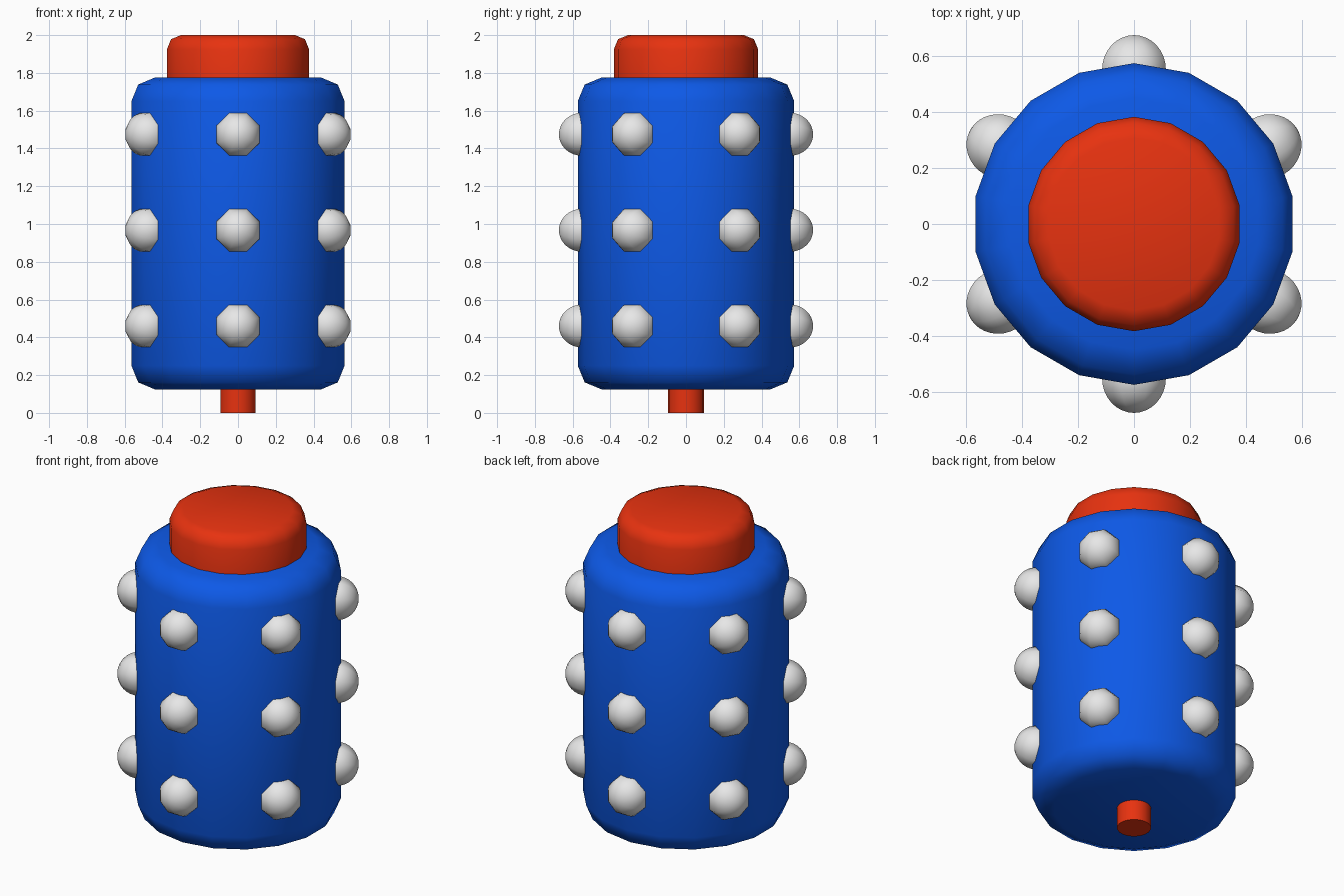
import bpy
import bmesh
from math import radians, sin, cos, sqrt
from mathutils import Matrix

cube = bpy.data.objects.get("Cube")
if cube:
    bpy.data.objects.remove(cube, do_unlink=True)

SIDES = 18


def material(name, rgb):
    mat = bpy.data.materials.new(name)
    mat.use_nodes = True
    color = (*rgb, 1)
    mat.diffuse_color = color
    mat.node_tree.nodes["Principled BSDF"].inputs["Base Color"].default_value = color
    return mat


def finish(name, bm, mat, angle):
    bmesh.ops.recalc_face_normals(bm, faces=bm.faces)
    mesh = bpy.data.meshes.new(name)
    bm.to_mesh(mesh)
    bm.free()
    mesh.materials.append(mat)
    obj = bpy.data.objects.new(name, mesh)
    bpy.context.collection.objects.link(obj)
    bpy.ops.object.select_all(action="DESELECT")
    obj.select_set(True)
    bpy.context.view_layer.objects.active = obj
    bpy.ops.object.shade_smooth_by_angle(angle=radians(angle))
    return obj


def lathe(name, profile, mat):
    """Capped solid of revolution about z from (radius, height) pairs."""
    bm = bmesh.new()
    rings = []
    for r, z in profile:
        turns = [radians(360 * i / SIDES) for i in range(SIDES)]
        rings.append([bm.verts.new((r * sin(a), r * cos(a), z)) for a in turns])
    for low, high in zip(rings, rings[1:]):
        for i in range(SIDES):
            j = (i + 1) % SIDES
            bm.faces.new((low[i], low[j], high[j], high[i]))
    bm.faces.new(rings[0])
    bm.faces.new(rings[-1])
    return finish(name, bm, mat, 60)


def rounded_rim(r, z, bevel):
    """Points of a two-step rounded edge, from the side wall up to the flat."""
    k = bevel * (1 - sqrt(0.5))
    return [(r, z - bevel), (r - k, z - k), (r - bevel, z)]


blue = material("blue", (0.004, 0.1, 0.8))
red = material("red", (0.8, 0.032, 0.005))
grey = material("light grey", (0.8, 0.8, 0.8))

# Main drum, rounded at both ends
top_rim = rounded_rim(0.573, 1.775, 0.125)
bottom_rim = [(r, 1.9 - z) for r, z in reversed(top_rim)]
lathe("body", bottom_rim + top_rim, blue)

# Cap on top and pin underneath
lathe("cap", [(0.382, 1.7)] + rounded_rim(0.382, 2.0, 0.075), red)
lathe("pin", [(0.095, 0), (0.095, 0.2)], red)

# Three rows of six eight-sided studs, each pointing outwards
for row, z in enumerate((0.46, 0.967, 1.475)):
    for n in range(6):
        bm = bmesh.new()
        bmesh.ops.create_uvsphere(bm, u_segments=8, v_segments=16, radius=0.123)
        place = (Matrix.Rotation(radians(90 + 60 * n), 4, "Z")
                 @ Matrix.Translation((0.55, 0, z))
                 @ Matrix.Rotation(radians(90), 4, "Y")
                 @ Matrix.Rotation(radians(22.5), 4, "Z"))
        bm.transform(place)
        finish(f"stud_{row + 1}_{n + 1}", bm, grey, 60)
